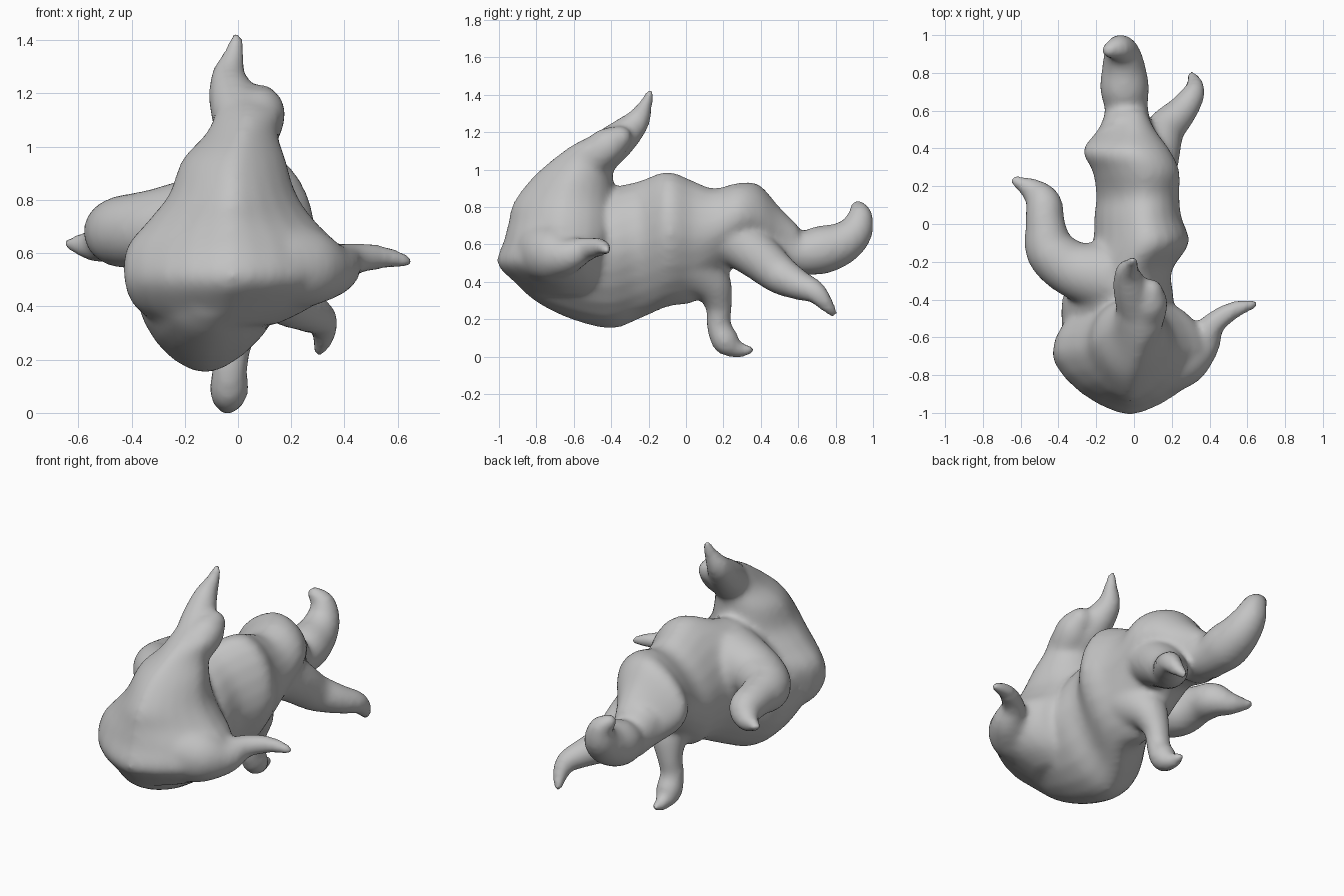
import bpy, bmesh, math
from mathutils import Vector

bm = bmesh.new()
SIDES, STEPS = 24, 5


def spline(rows):
    """Catmull-Rom through rows of numbers."""
    p = [rows[0]] + list(rows) + [rows[-1]]
    out = []
    for i in range(1, len(p) - 2):
        a, b, c, d = p[i - 1:i + 3]
        for k in range(STEPS):
            t = k / STEPS
            out.append([0.5 * (2 * q + (r - o) * t + (2 * o - 5 * q + 4 * r - s) * t * t
                               + (3 * q - o - 3 * r + s) * t ** 3)
                        for o, q, r, s in zip(a, b, c, d)])
    out.append(list(rows[-1]))
    return out


def bent(a, n):
    """Point on a unit superellipse of power n."""
    c, s = math.cos(a), math.sin(a)
    return (math.copysign(abs(c) ** (2 / n), c), math.copysign(abs(s) ** (2 / n), s))


def skin(rings, n_pos=2.0, n_neg=2.0):
    """Closed skin over (centre, u, v) rings; powers shape the +v and -v halves."""
    loops = []
    for c, u, v in rings:
        loop = []
        for i in range(SIDES):
            a = 2 * math.pi * i / SIDES
            x, y = bent(a, n_pos if i <= SIDES // 2 else n_neg)
            loop.append(bm.verts.new(c + u * x + v * y))
        loops.append(loop)
    for lo, hi in zip(loops, loops[1:]):
        for i in range(SIDES):
            j = (i + 1) % SIDES
            bm.faces.new((lo[i], lo[j], hi[j], hi[i]))
    bm.faces.new(loops[0][::-1])
    bm.faces.new(loops[-1])


def limb(rows):
    """Tapered round limb through rows of x, y, z, radius."""
    pts = spline(rows)
    cs = [Vector(p[:3]) for p in pts]
    u = Vector((1, 0.13, 0.21))
    rings = []
    for i, c in enumerate(cs):
        t = (cs[min(i + 1, len(cs) - 1)] - cs[max(i - 1, 0)]).normalized()
        u = (u - t * u.dot(t)).normalized()
        r = max(pts[i][3], 0.012)
        rings.append((c, u * r, t.cross(u) * r))
    # rounded tip
    c, u1, v1 = rings[-1]
    rings.append((c + t * r * 0.6, u1 * 0.75, v1 * 0.75))
    rings.append((c + t * r * 0.95, u1 * 0.3, v1 * 0.3))
    skin(rings)


# trunk: y, left, right, bottom, top
trunk = [(-0.88, -0.18, 0.08, 0.34, 0.55), (-0.78, -0.29, 0.15, 0.26, 0.66),
         (-0.6, -0.37, 0.2, 0.175, 0.78), (-0.4, -0.38, 0.21, 0.13, 0.88),
         (-0.25, -0.30, 0.2, 0.18, 0.92), (-0.1, -0.22, 0.29, 0.245, 0.97),
         (0.04, -0.21, 0.25, 0.27, 0.92), (0.15, -0.2, 0.24, 0.36, 0.88),
         (0.28, -0.22, 0.24, 0.47, 0.91), (0.39, -0.27, 0.19, 0.48, 0.90),
         (0.5, -0.19, 0.11, 0.45, 0.78), (0.6, -0.14, 0.06, 0.42, 0.68)]
skin([(Vector(((l + r) / 2, y, (b + t) / 2 + 0.02)), Vector(((r - l) / 2, 0, 0.02)),
       Vector((0.03, 0, (t - b) / 2)))
      for y, l, r, b, t in spline(trunk)], 1.75, 1.7)

# hood with a ridge down the front: z, left, right, front, back
hood = [(0.33, -0.29, 0.14, -0.85, -0.45), (0.4, -0.39, 0.28, -0.93, -0.42),
        (0.5, -0.43, 0.38, -1.02, -0.40), (0.62, -0.42, 0.38, -0.985, -0.38),
        (0.72, -0.34, 0.29, -0.96, -0.38), (0.82, -0.26, 0.22, -0.935, -0.39),
        (0.95, -0.21, 0.18, -0.84, -0.40), (1.05, -0.12, 0.15, -0.73, -0.39),
        (1.13, -0.085, 0.165, -0.62, -0.36), (1.18, -0.07, 0.14, -0.52, -0.33)]
skin([(Vector(((l + r) / 2, (f + b) / 2 + 0.01, z)), Vector(((r - l) / 2, 0, 0)),
       Vector((0, (b - f) / 2, 0)))
      for z, l, r, f, b in spline(hood)], 2.0, 1.5)

# hood knob beside the top horn
limb([(0.05, -0.52, 1.04, 0.10), (0.08, -0.42, 1.125, 0.10), (0.085, -0.36, 1.165, 0.075)])
# top horn
limb([(0.02, -0.46, 1.08, 0.11), (-0.015, -0.35, 1.17, 0.095), (-0.035, -0.26, 1.26, 0.068),
      (-0.015, -0.215, 1.35, 0.038), (-0.005, -0.195, 1.41, 0.024)])
# right side horn
limb([(0.15, -0.74, 0.56, 0.17), (0.27, -0.70, 0.545, 0.15), (0.36, -0.63, 0.54, 0.10),
      (0.42, -0.53, 0.575, 0.065), (0.53, -0.455, 0.585, 0.047), (0.63, -0.425, 0.57, 0.028)])
# left arm
limb([(-0.13, -0.28, 0.70, 0.2), (-0.32, -0.24, 0.69, 0.15), (-0.44, -0.14, 0.68, 0.135),
      (-0.47, 0.0, 0.68, 0.105), (-0.48, 0.11, 0.66, 0.097), (-0.54, 0.18, 0.63, 0.065),
      (-0.63, 0.23, 0.635, 0.028)])
# right hind leg
limb([(0.08, 0.24, 0.64, 0.14), (0.12, 0.38, 0.54, 0.125), (0.165, 0.5, 0.44, 0.105),
      (0.255, 0.6, 0.385, 0.082), (0.315, 0.69, 0.345, 0.062), (0.32, 0.75, 0.28, 0.042),
      (0.305, 0.785, 0.235, 0.027)])
# lower leg
limb([(0.02, 0.04, 0.48, 0.17), (0.01, 0.14, 0.38, 0.11), (-0.015, 0.175, 0.27, 0.072),
      (-0.03, 0.175, 0.17, 0.066), (-0.035, 0.215, 0.08, 0.074), (-0.04, 0.28, 0.038, 0.045),
      (-0.04, 0.34, 0.036, 0.028)])
# tail
limb([(-0.04, 0.48, 0.61, 0.15), (-0.04, 0.6, 0.555, 0.115), (-0.05, 0.72, 0.57, 0.13),
      (-0.055, 0.83, 0.605, 0.115), (-0.065, 0.905, 0.67, 0.095), (-0.085, 0.93, 0.75, 0.07),
      (-0.13, 0.92, 0.795, 0.045)])

bmesh.ops.recalc_face_normals(bm, faces=bm.faces)
mesh = bpy.data.meshes.new("creature_body")
bm.to_mesh(mesh)
bm.free()
body = bpy.data.objects.new("creature_body", mesh)
bpy.context.collection.objects.link(body)

grey = bpy.data.materials.new("plain_grey")
grey.diffuse_color = (0.55, 0.55, 0.55, 1)
mesh.materials.append(grey)

# fuse the parts into one soft skin
fuse = body.modifiers.new("fuse", 'REMESH')
fuse.mode = 'VOXEL'
fuse.voxel_size = 0.018
fuse.use_smooth_shade = True
soft = body.modifiers.new("soften", 'SMOOTH')
soft.factor, soft.iterations = 0.5, 9
